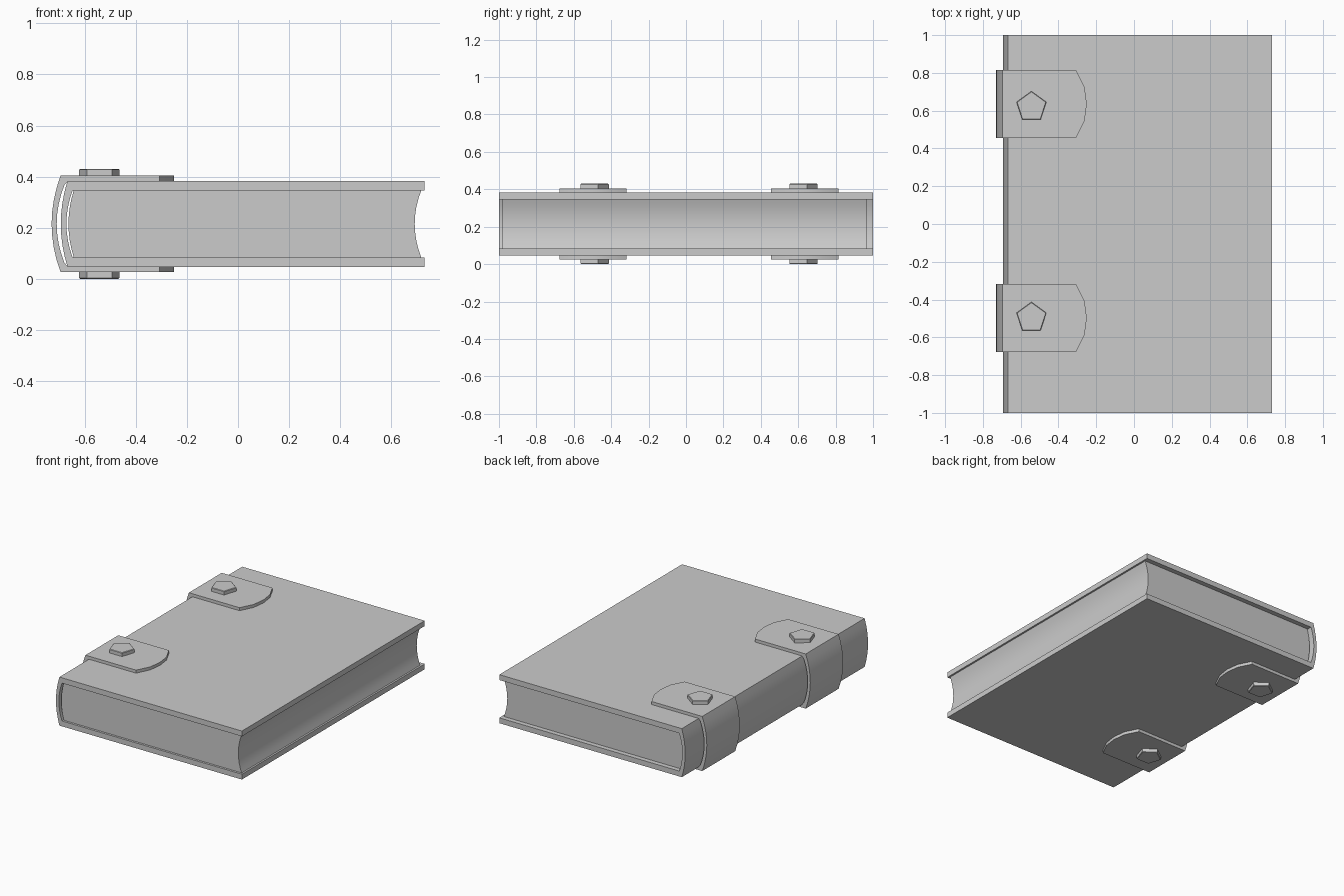
import bpy, bmesh, math

if "Cube" in bpy.data.objects:
    bpy.data.objects.remove(bpy.data.objects["Cube"])

MID = 0.215  # height of the book's middle plane


def finish(name, bm):
    bmesh.ops.remove_doubles(bm, verts=bm.verts, dist=1e-5)
    bmesh.ops.dissolve_degenerate(bm, edges=bm.edges, dist=1e-5)
    bmesh.ops.recalc_face_normals(bm, faces=bm.faces)
    mesh = bpy.data.meshes.new(name)
    bm.to_mesh(mesh)
    bm.free()
    ob = bpy.data.objects.new(name, mesh)
    bpy.context.collection.objects.link(ob)
    bpy.context.view_layer.objects.active = ob
    ob.select_set(True)
    bpy.ops.object.shade_smooth_by_angle(angle=math.radians(25))
    ob.select_set(False)
    return ob


def arc(x_corner, x_mid, half_h, n=8):
    """Shallow bow from top to bottom in the xz plane."""
    ts = [1 - 2 * i / n for i in range(n + 1)]
    return [(x_mid + (x_corner - x_mid) * t * t, MID + half_h * t) for t in ts]


def wrap(flap, bow):
    """C-shaped path: flap points (x, half height) on top, bow, mirrored flap."""
    top = [(x, MID + h) for x, h in flap]
    bottom = [(x, MID - h) for x, h in reversed(flap)]
    return top + bow + bottom


def band(name, outer, inner, widths, yc):
    """Closed strip between two paths, with a half width for every point."""
    bm = bmesh.new()
    rings = []
    for (xo, zo), (xi, zi), w in zip(outer, inner, widths):
        rings.append([bm.verts.new(p) for p in (
            (xo, yc - w, zo), (xo, yc + w, zo), (xi, yc + w, zi), (xi, yc - w, zi))])
    for a, b in zip(rings, rings[1:]):
        for i in range(4):
            j = (i + 1) % 4
            bm.faces.new((a[i], a[j], b[j], b[i]))
    bm.faces.new(rings[0])
    bm.faces.new(rings[-1])
    return finish(name, bm)


# Cover boards and curved spine in one piece
outer = wrap([(0.73, 0.168)], arc(-0.668, -0.694, 0.168))
inner = wrap([(0.73, 0.131)], arc(-0.648, -0.672, 0.131))
band("cover", outer, inner, [1.0] * len(outer), 0)

# Page block: rounded at the spine, hollow at the fore edge
bm = bmesh.new()
profile = arc(-0.643, -0.664, 0.132) + arc(0.718, 0.692, 0.132)[::-1]
face = bm.faces.new([bm.verts.new((x, -0.985, z)) for x, z in profile])
ext = bmesh.ops.extrude_face_region(bm, geom=[face], use_keep_orig=True)
for v in ext["geom"]:
    if isinstance(v, bmesh.types.BMVert):
        v.co.y = 0.967
finish("pages", bm)

# Two straps around the spine, each with a stud on both sides
for tag, strap_y, stud_y in (("back", 0.635, 0.62), ("front", -0.497, -0.496)):
    tip = [-0.25, -0.262, -0.307]
    outer = wrap([(x, 0.189) for x in tip + [-0.668]], arc(-0.695, -0.73, 0.189))
    inner = wrap([(x, 0.166) for x in tip + [-0.668]], arc(-0.68, -0.71, 0.152))
    half = [0.0, 0.09]
    widths = half + [0.18] * (len(outer) - 4) + half[::-1]
    band("strap_" + tag, outer, inner, widths, strap_y)

    for side, sign in (("top", 1), ("bottom", -1)):
        bm = bmesh.new()
        ends = []
        for h in (0.18, 0.215):
            ends.append([bm.verts.new((
                -0.543 + 0.083 * math.sin(k * math.tau / 5),
                stud_y + 0.083 * math.cos(k * math.tau / 5),
                MID + sign * h)) for k in range(5)])
        for k in range(5):
            j = (k + 1) % 5
            bm.faces.new((ends[0][k], ends[0][j], ends[1][j], ends[1][k]))
        bm.faces.new(ends[0])
        cap = bm.faces.new(ends[1])
        bmesh.ops.bevel(bm, geom=list(cap.edges), offset=0.003, segments=1,
                        affect='EDGES')
        finish("stud_%s_%s" % (tag, side), bm)
